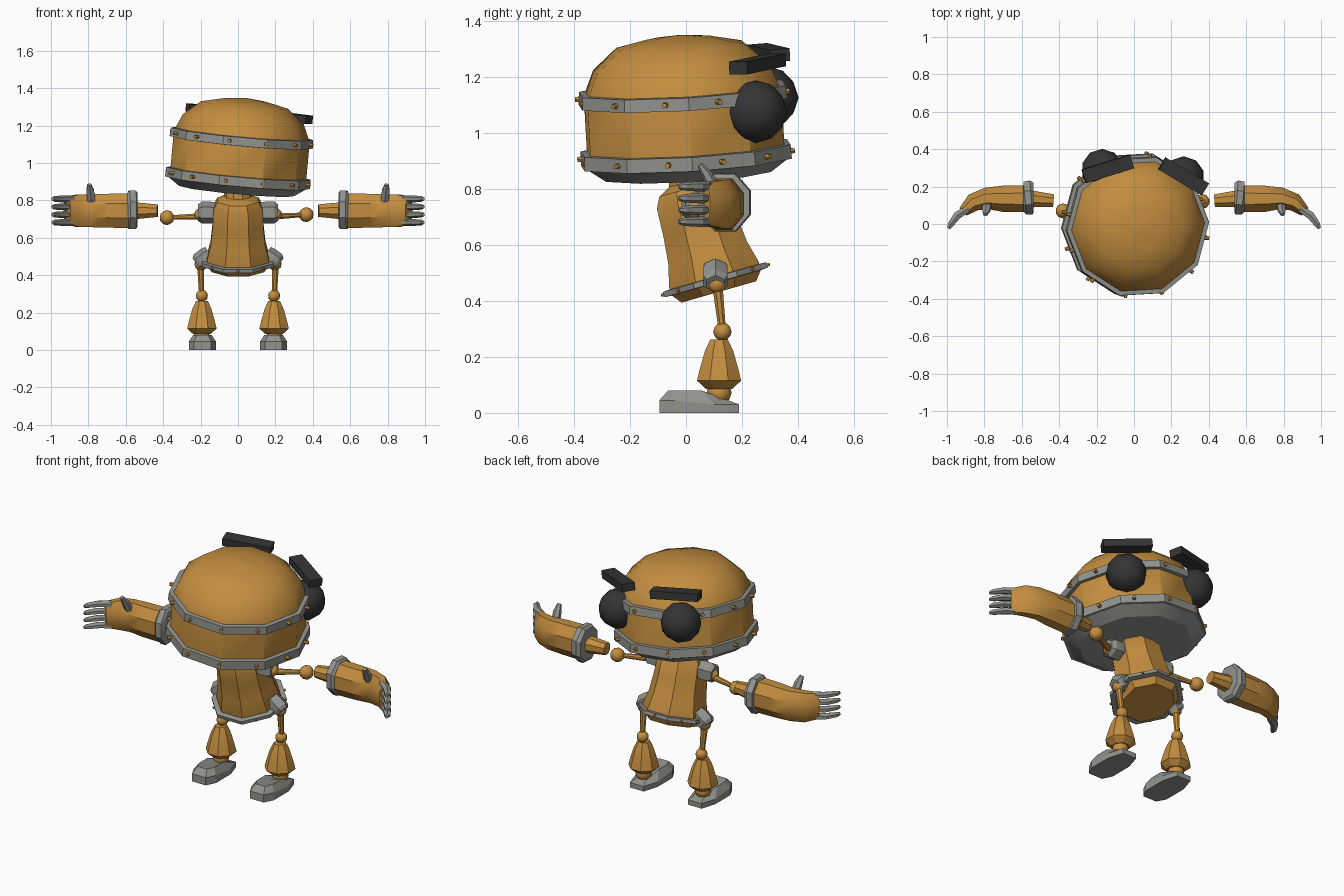
import bpy, bmesh, math
from mathutils import Vector, Matrix

if "Cube" in bpy.data.objects:
    bpy.data.objects.remove(bpy.data.objects["Cube"], do_unlink=True)


def material(name, rgb):
    m = bpy.data.materials.new(name)
    m.use_nodes = True
    m.diffuse_color = (*rgb, 1)
    b = m.node_tree.nodes["Principled BSDF"]
    b.inputs["Base Color"].default_value = (*rgb, 1)
    b.inputs["Roughness"].default_value = 0.7
    return m


ORANGE = material("orange_paint", (0.55, 0.27, 0.05))
GRAY = material("gray_metal", (0.29, 0.29, 0.27))
DARK = material("dark_rubber", (0.035, 0.035, 0.037))


def finish(name, bm, mat, smooth=25):
    bmesh.ops.recalc_face_normals(bm, faces=bm.faces[:])
    me = bpy.data.meshes.new(name)
    bm.to_mesh(me)
    bm.free()
    me.materials.append(mat)
    ob = bpy.data.objects.new(name, me)
    bpy.context.scene.collection.objects.link(ob)
    if smooth:
        bpy.ops.object.select_all(action='DESELECT')
        ob.select_set(True)
        bpy.context.view_layer.objects.active = ob
        bpy.ops.object.shade_smooth_by_angle(angle=math.radians(smooth))
    return ob


def bridge(name, rings, mat, smooth=25):
    """Skin a list of equally long point rings and cap both ends."""
    bm = bmesh.new()
    vs = [[bm.verts.new(p) for p in r] for r in rings]
    n = len(vs[0])
    for a, b in zip(vs, vs[1:]):
        for i in range(n):
            j = (i + 1) % n
            bm.faces.new((a[i], a[j], b[j], b[i]))
    bm.faces.new(vs[0])
    bm.faces.new(vs[-1])
    return finish(name, bm, mat, smooth)


def lathe(name, profile, n, mat, frame, turn=0.0, smooth=25):
    """Spin (radius, height) pairs around the local z of a frame."""
    rings = []
    for r, z in profile:
        angles = [math.radians(turn) + 2 * math.pi * i / n for i in range(n)]
        rings.append([frame @ Vector((r * math.cos(a), r * math.sin(a), z)) for a in angles])
    return bridge(name, rings, mat, smooth)


def tube(name, path, n, mat, smooth=25):
    """Path of (point, half width, half height); height stays upright for level paths."""
    pts = [Vector(p[0]) for p in path]
    rings = []
    for i, (p, w, h) in enumerate(path):
        d = (pts[min(i + 1, len(pts) - 1)] - pts[max(i - 1, 0)]).normalized()
        up = Vector((0, 0, 1)) if abs(d.z) < 0.8 else Vector((0, 1, 0))
        u = d.cross(up).normalized()
        v = u.cross(d)
        ang = [2 * math.pi * (k + 0.5) / n for k in range(n)]
        rings.append([Vector(p) + u * w * math.cos(a) + v * h * math.sin(a) for a in ang])
    return bridge(name, rings, mat, smooth)


def ball(name, p, r, mat, sub=2, smooth=25):
    bm = bmesh.new()
    bmesh.ops.create_icosphere(bm, subdivisions=sub, radius=r, matrix=Matrix.Translation(p))
    return finish(name, bm, mat, smooth)


def studs(name, frame, count, turn, radius, z, size):
    """Ring of short hexagonal rivets pointing outward."""
    bm = bmesh.new()
    for i in range(count):
        m = (frame @ Matrix.Rotation(math.radians(turn) + 2 * math.pi * i / count, 4, 'Z')
             @ Matrix.Translation((radius, 0, z)) @ Matrix.Rotation(math.pi / 2, 4, 'Y'))
        bmesh.ops.create_cone(bm, cap_ends=True, segments=6, radius1=size, radius2=size * 0.8,
                              depth=size * 3, matrix=m)
    finish(name, bm, ORANGE)


# Head, slightly tilted
head = (Matrix.Translation((0, 0, 0.92)) @ Matrix.Rotation(math.radians(3.2), 4, 'X')
        @ Matrix.Rotation(math.radians(5.2), 4, 'Y'))
T = 3
lathe("head_shell", [(0.365, -0.02), (0.365, 0.215), (0.36, 0.235), (0.325, 0.315),
                     (0.235, 0.392), (0.12, 0.418), (0.01, 0.43)], 10, ORANGE, head, T, 35)
lathe("head_base", [(0.31, -0.07), (0.375, -0.025)], 10, GRAY, head, T)
lathe("lower_band", [(0.365, -0.027), (0.39, -0.025), (0.388, 0.025), (0.36, 0.027)],
      10, GRAY, head, T)
lathe("upper_band", [(0.36, 0.19), (0.386, 0.192), (0.382, 0.238), (0.35, 0.24)],
      10, GRAY, head, T)
studs("lower_band_studs", head, 12, -10, 0.375, 0, 0.012)
studs("upper_band_studs", head, 12, -10, 0.371, 0.215, 0.012)

# Eyes and brows
for side, eye, brow, turn in (("right", (-0.17, 0.29, 1.125), (-0.14, 0.295, 1.285), 17),
                              ("left", (0.265, 0.25, 1.075), (0.265, 0.255, 1.245), -31)):
    ball(side + "_eye", eye, 0.112, DARK)
    bm = bmesh.new()
    m = (Matrix.Translation(brow) @ head.to_3x3().to_4x4()
         @ Matrix.Rotation(math.radians(turn), 4, 'Z') @ Matrix.Diagonal((0.27, 0.075, 0.045, 1)))
    bmesh.ops.create_cube(bm, size=1, matrix=m)
    finish(side + "_brow", bm, DARK, 0)

# Body, leaning toward -y, with its bottom rim
body = Matrix.Translation((0, 0.105, 0.475)) @ Matrix.Rotation(math.radians(16), 4, 'X')
lathe("body", [(0.15, -0.045), (0.178, -0.012), (0.18, 0.02), (0.158, 0.1), (0.147, 0.2),
               (0.142, 0.3), (0.12, 0.34), (0.07, 0.365)], 8, ORANGE, body, 22.5, 30)
lathe("body_rim", [(0.17, -0.012), (0.208, -0.01), (0.208, 0.01), (0.17, 0.012)],
      8, GRAY, body, 22.5)
studs("rim_studs", body, 8, 0, 0.19, 0, 0.008)
lathe("neck", [(0.075, 0.79), (0.075, 0.87)], 10, ORANGE, Matrix.Translation((0, 0.01, 0)))


def socket(name, p, direction, r, depth):
    q = Vector(direction).to_track_quat('Z', 'Y').to_matrix().to_4x4()
    lathe(name, [(r * 0.9, -depth), (r, -depth * 0.4), (r, depth * 0.6), (r * 0.75, depth)],
          6, GRAY, Matrix.Translation(p) @ q, 30)


for s, side, elbow in ((-1, "right", (-0.38, 0.07, 0.708)), (1, "left", (0.365, 0.12, 0.724))):
    def P(x, y, z):
        return Vector((s * x, y, z))

    # Upper arm
    socket(side + "_shoulder_socket", P(0.165, 0.035, 0.735), (s, 0, 0), 0.058, 0.05)
    ball(side + "_shoulder_joint", P(0.2, 0.035, 0.725), 0.035, ORANGE)
    tube(side + "_upper_arm", [(P(0.2, 0.04, 0.715), 0.018, 0.018), (elbow, 0.012, 0.012)],
         8, ORANGE)
    ball(side + "_elbow", elbow, 0.04, ORANGE)

    # Forearm, curving toward -y
    tube(side + "_forearm_stub", [(P(0.43, 0.125, 0.745), 0.036, 0.036),
                                  (P(0.56, 0.135, 0.745), 0.05, 0.05)], 8, ORANGE)
    tube(side + "_forearm_cuff", [(P(0.537, 0.142, 0.75), 0.085, 0.098),
                                  (P(0.55, 0.142, 0.75), 0.098, 0.112),
                                  (P(0.583, 0.138, 0.75), 0.096, 0.11),
                                  (P(0.59, 0.138, 0.75), 0.08, 0.098)], 8, GRAY)
    tube(side + "_forearm", [(P(0.57, 0.135, 0.745), 0.078, 0.1), (P(0.7, 0.135, 0.745), 0.076, 0.098),
                             (P(0.79, 0.137, 0.745), 0.062, 0.095),
                             (P(0.86, 0.115, 0.745), 0.052, 0.093),
                             (P(0.915, 0.065, 0.745), 0.03, 0.08)], 8, ORANGE, 35)
    for k in range(4):
        z = 0.682 + 0.042 * k
        tube(f"{side}_finger_{k + 1}", [(P(0.885, 0.085, z), 0.022, 0.019),
                                        (P(0.945, 0.045, z), 0.024, 0.018),
                                        (P(0.982, -0.005, z), 0.018, 0.015),
                                        (P(0.99, -0.025, z), 0.009, 0.009)], 6, GRAY)
    tube(side + "_thumb", [(P(0.785, 0.1, 0.8), 0.025, 0.022), (P(0.79, 0.075, 0.85), 0.024, 0.02),
                           (P(0.795, 0.05, 0.885), 0.012, 0.01)], 6, GRAY)

    # Leg
    socket(side + "_hip_socket", P(0.185, 0.105, 0.488), (s * 0.8, 0, -0.6), 0.05, 0.045)
    ball(side + "_hip_joint", P(0.2, 0.11, 0.46), 0.034, ORANGE)
    tube(side + "_thigh", [(P(0.2, 0.112, 0.455), 0.02, 0.02), (P(0.195, 0.13, 0.29), 0.014, 0.014)],
         8, ORANGE)
    ball(side + "_knee", P(0.193, 0.13, 0.29), 0.033, ORANGE)
    lathe(side + "_shin", [(0.05, 0.085), (0.085, 0.115), (0.075, 0.155), (0.055, 0.22), (0.034, 0.262)],
          8, ORANGE, Matrix.Translation(P(0.193, 0.118, 0)), 22.5)
    ball(side + "_ankle", P(0.195, 0.118, 0.072), 0.045, ORANGE)

    # Foot: rounded outline stacked in three levels, sloping down behind
    outline = [(-0.045, -0.095), (0.045, -0.095), (0.073, -0.04), (0.073, 0.1),
               (0.045, 0.19), (-0.045, 0.19), (-0.073, 0.1), (-0.073, -0.04)]
    levels = []
    for scale, height in ((1.0, lambda y: 0), (1.0, lambda y: 0.045 if y < 0.1 else 0.03),
                          (0.68, lambda y: 0.08 if y < 0.05 else 0.042)):
        levels.append([P(0.19 + x * scale, 0.045 + (y - 0.045) * (0.3 + 0.7 * scale), height(y))
                       for x, y in outline])
    for i in (3, 6):
        levels[2][i] = Vector((levels[2][i].x, 0.055, 0.08))
    bridge(side + "_foot", levels, GRAY, 20)
